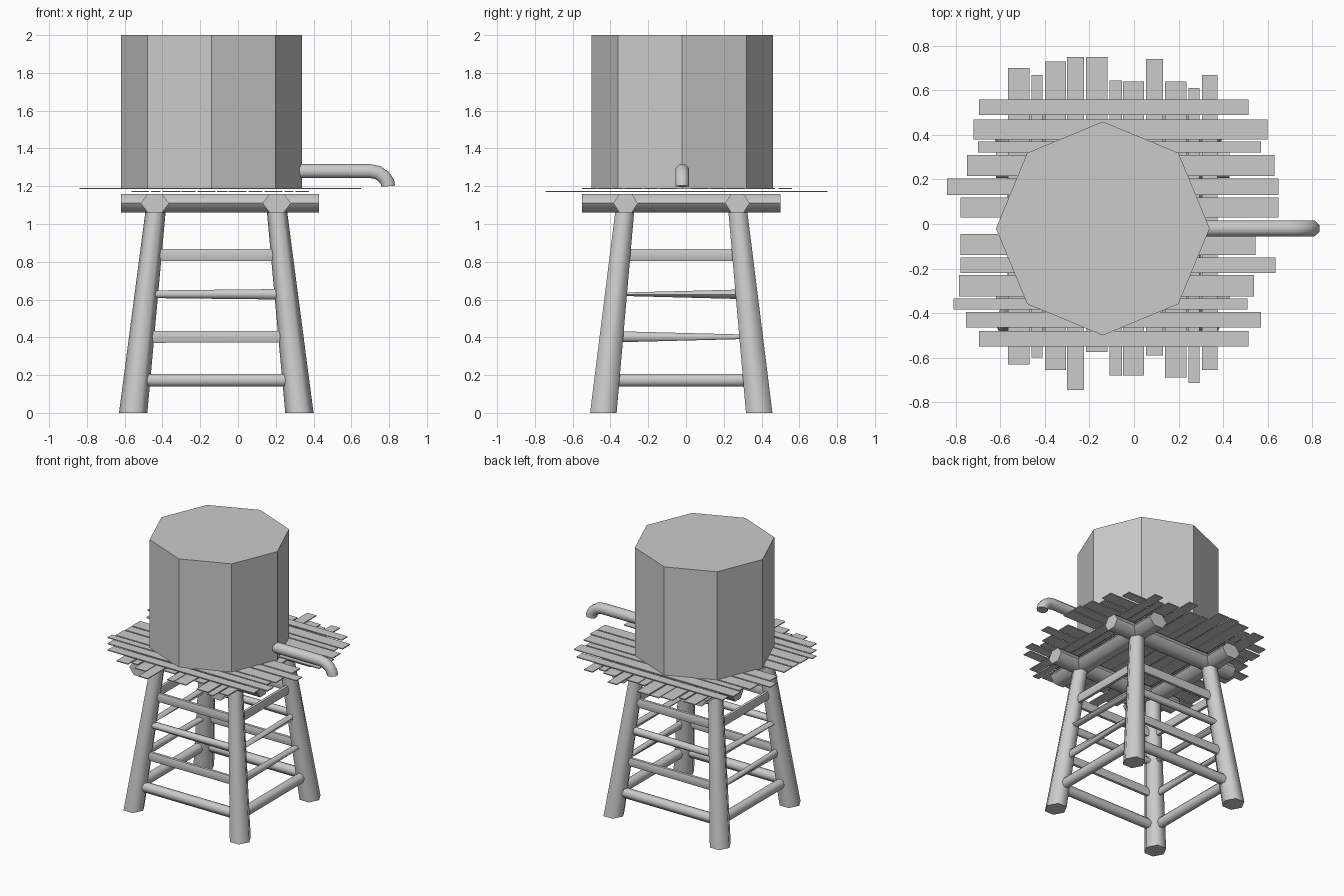
import bpy, bmesh, math
from mathutils import Vector

if "Cube" in bpy.data.objects:
    bpy.data.objects.remove(bpy.data.objects["Cube"])

CX, CY = -0.115, -0.025      # centre of the stand


def finish(name, bm, smooth=None):
    bmesh.ops.recalc_face_normals(bm, faces=bm.faces)
    me = bpy.data.meshes.new(name)
    bm.to_mesh(me)
    bm.free()
    ob = bpy.data.objects.new(name, me)
    bpy.context.collection.objects.link(ob)
    if smooth:
        bpy.ops.object.select_all(action='DESELECT')
        ob.select_set(True)
        bpy.context.view_layer.objects.active = ob
        bpy.ops.object.shade_smooth_by_angle(angle=math.radians(smooth))
    return ob


def loft(name, rings, smooth=None):
    """Skin a list of equal-sized point rings and cap both ends."""
    bm = bmesh.new()
    vs = [[bm.verts.new(p) for p in r] for r in rings]
    n = len(vs[0])
    for a, b in zip(vs, vs[1:]):
        for i in range(n):
            j = (i + 1) % n
            bm.faces.new((a[i], a[j], b[j], b[i]))
    bm.faces.new(vs[0][::-1])
    bm.faces.new(vs[-1])
    return finish(name, bm, smooth)


def ring(c, u, v, ru, rv, n, phase=0.0):
    out = []
    for i in range(n):
        t = phase + 2 * math.pi * i / n
        out.append(Vector(c) + Vector(u) * ru * math.cos(t) + Vector(v) * rv * math.sin(t))
    return out


X, Y, Z = Vector((1, 0, 0)), Vector((0, 1, 0)), Vector((0, 0, 1))
FLAT = math.cos(math.pi / 6)


def bar(name, p0, p1, s0, s1):
    """Flat-topped six-sided bar; s0, s1 are (half width, half height) at the ends."""
    side = (Vector(p1) - Vector(p0)).cross(Z).normalized()
    loft(name, [ring(p, side, Z, s[0], s[1] / FLAT, 6) for p, s in ((p0, s0), (p1, s1))], 65)


def board(name, x0, x1, y0, y1, z0, z1):
    loft(name, [[(x0, y0, z), (x1, y0, z), (x1, y1, z), (x0, y1, z)] for z in (z0, z1)])


def half(z):
    """Half spacing of the leg centres at a height."""
    return 0.44 - 0.111 * z, 0.4125 - 0.106 * z


# Tank
loft("tank", [ring((-0.14, -0.02, z), X, Y, 0.48, 0.48, 8) for z in (1.185, 2.0)])

# Outlet pipe with a downward bend
path = [(0.30, 1.28, 0), (0.70, 1.28, 0), (0.74, 1.272, 22), (0.772, 1.25, 45),
        (0.79, 1.225, 68), (0.796, 1.2, 85)]
rings = []
for x, z, a in path:
    a = math.radians(a)
    rings.append(ring((x, -0.02, z), Y, (math.sin(a), 0, math.cos(a)), 0.038, 0.04, 8, math.pi / 8))
loft("outlet_pipe", rings, 50)

# Splayed tapering legs
for sx in (-1, 1):
    for sy in (-1, 1):
        rs = []
        for z, r in ((0, 0.075), (1.1, 0.053)):
            hx, hy = half(z)
            rs.append(ring((CX + sx * hx, CY + sy * hy, z), X, Y, r, r * 1.08, 6))
        loft("leg", rs, 65)

# Top beams
for y in (-0.32, 0.272):
    bar("cross_beam", (-0.62, y, 1.11), (0.43, y, 1.11), (0.065, 0.05), (0.065, 0.05))
for x in (-0.44, 0.205):
    bar("long_beam", (x, -0.55, 1.11), (x, 0.5, 1.11), (0.075, 0.05), (0.075, 0.05))

# Rungs between the legs: height, then end sizes of the front/back and side ones
R = (0.033, 0.033)
rungs = [
    (0.173, R, R, R, R),
    (0.403, (0.02, 0.032), (0.02, 0.03), (0.014, 0.03), (0.03, 0.011)),
    (0.628, (0.03, 0.02), (0.018, 0.028), (0.03, 0.008), (0.014, 0.026)),
    (0.836, (0.018, 0.032), (0.02, 0.032), (0.02, 0.031), (0.02, 0.031)),
]
for z, a, b, c, d in rungs:
    hx, hy = half(z)
    for s in (-1, 1):
        bar("front_back_rung", (CX - hx, CY + s * hy, z), (CX + hx, CY + s * hy, z), a, b)
        bar("side_rung", (CX + s * hx, CY - hy, z), (CX + s * hx, CY + hy, z), c, d)

# Lower deck boards, running front to back: x0, x1, y0, y1
for x0, x1, y0, y1 in [
        (-.565, -.47, -.63, .70), (-.46, -.41, -.60, .67), (-.40, -.305, -.655, .73),
        (-.30, -.225, -.745, .75), (-.215, -.12, -.575, .75), (-.11, -.055, -.68, .645),
        (-.05, .045, -.68, .64), (.055, .13, -.59, .74), (.14, .235, -.69, .64),
        (.245, .295, -.715, .61), (.305, .375, -.655, .67)]:
    board("lower_deck_board", x0, x1, y0, y1, 1.169, 1.176)

# Upper deck boards, running side to side: y0, y1, x0, x1
for y0, y1, x0, x1 in [
        (.49, .56, -.695, .515), (.38, .47, -.72, .60), (.32, .37, -.70, .57),
        (.215, .31, -.75, .63), (.13, .205, -.84, .65), (.03, .12, -.78, .65),
        (-.14, -.045, -.78, .545), (-.22, -.15, -.78, .635), (-.325, -.23, -.785, .54),
        (-.385, -.335, -.81, .51), (-.465, -.395, -.755, .57), (-.55, -.48, -.695, .515)]:
    board("upper_deck_board", x0, x1, y0, y1, 1.184, 1.191)
